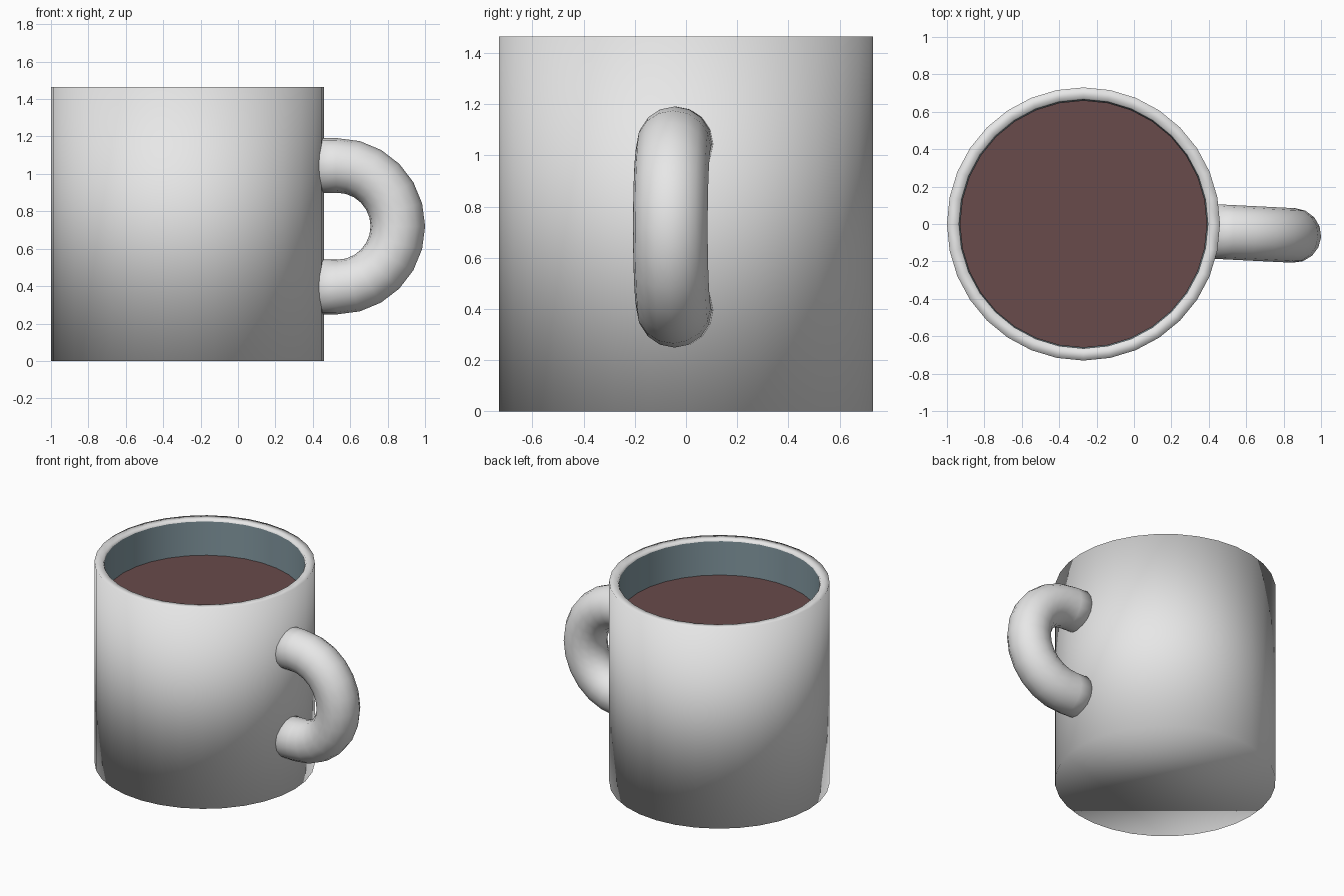
import bpy, bmesh
from math import sin, cos, pi
from mathutils import Vector, Matrix

if "Cube" in bpy.data.objects:
    bpy.data.objects.remove(bpy.data.objects["Cube"])

CX, SIDES, H = -0.27, 32, 1.465


def material(name, rgb):
    m = bpy.data.materials.new(name)
    m.diffuse_color = (*rgb, 1)
    m.use_nodes = True
    m.node_tree.nodes["Principled BSDF"].inputs["Base Color"].default_value = m.diffuse_color
    return m


white = material("white_ceramic", (0.8, 0.8, 0.8))
glaze = material("blue_grey_glaze", (0.23, 0.32, 0.36))
cocoa = material("brown_drink", (0.14, 0.07, 0.07))


def finish(name, bm, mat, smooth=True):
    me = bpy.data.meshes.new(name)
    for f in bm.faces:
        f.smooth = smooth
    bm.to_mesh(me)
    bm.free()
    me.materials.append(mat)
    ob = bpy.data.objects.new(name, me)
    bpy.context.collection.objects.link(ob)
    return ob


def bridge(bm, a, b):
    n = len(a)
    for i in range(n):
        bm.faces.new((a[i], a[(i + 1) % n], b[(i + 1) % n], b[i]))


def lathe(name, profile, mat, cap_start=False, cap_end=False, smooth=True):
    """Spin (radius, z) points round the mug axis."""
    bm = bmesh.new()
    rings = [[bm.verts.new((CX + r * cos(2 * pi * i / SIDES),
                            r * sin(2 * pi * i / SIDES), z))
              for i in range(SIDES)] for r, z in profile]
    for a, b in zip(rings, rings[1:]):
        bridge(bm, a, b)
    if cap_start:
        bm.faces.new(rings[0][::-1])
    if cap_end:
        bm.faces.new(rings[-1])
    return finish(name, bm, mat, smooth)


# Outer wall, closed base and rim
lathe("mug_body", [(0.73, 0), (0.73, H), (0.672, H), (0.665, H - 0.015)],
      white, cap_start=True)

# Inside wall and floor
lathe("mug_lining", [(0.665, H - 0.015), (0.66, 0.08)], glaze)
lathe("mug_floor", [(0.66, 0.08)], glaze, cap_end=True, smooth=False)

# Drink surface
lathe("drink", [(0.661, 1.205)], cocoa, cap_end=True, smooth=False)

# Handle: tube swept along a D-shaped path, turned slightly about z
ARC, TUBE, R, N = 12, 16, 0.325, 0.146
path = [(Vector((-0.13, 0, R)), pi / 2)]
path += [(Vector((R * cos(t), 0, R * sin(t))), t)
         for t in (pi / 2 - pi * i / ARC for i in range(ARC + 1))]
path += [(Vector((-0.13, 0, -R)), -pi / 2)]
bm = bmesh.new()
rings = []
for p, t in path:
    out = Vector((cos(t), 0, sin(t)))
    rings.append([bm.verts.new(p + N * (cos(a) * out + sin(a) * Vector((0, 1, 0))))
                  for a in (2 * pi * i / TUBE for i in range(TUBE))])
for a, b in zip(rings, rings[1:]):
    bridge(bm, a, b)
bm.faces.new(rings[0][::-1])
bm.faces.new(rings[-1])
bmesh.ops.recalc_face_normals(bm, faces=bm.faces)
bm.transform(Matrix.Translation((0.53, -0.045, 0.72)) @ Matrix.Rotation(-0.05, 4, 'Z'))
finish("handle", bm, white)
